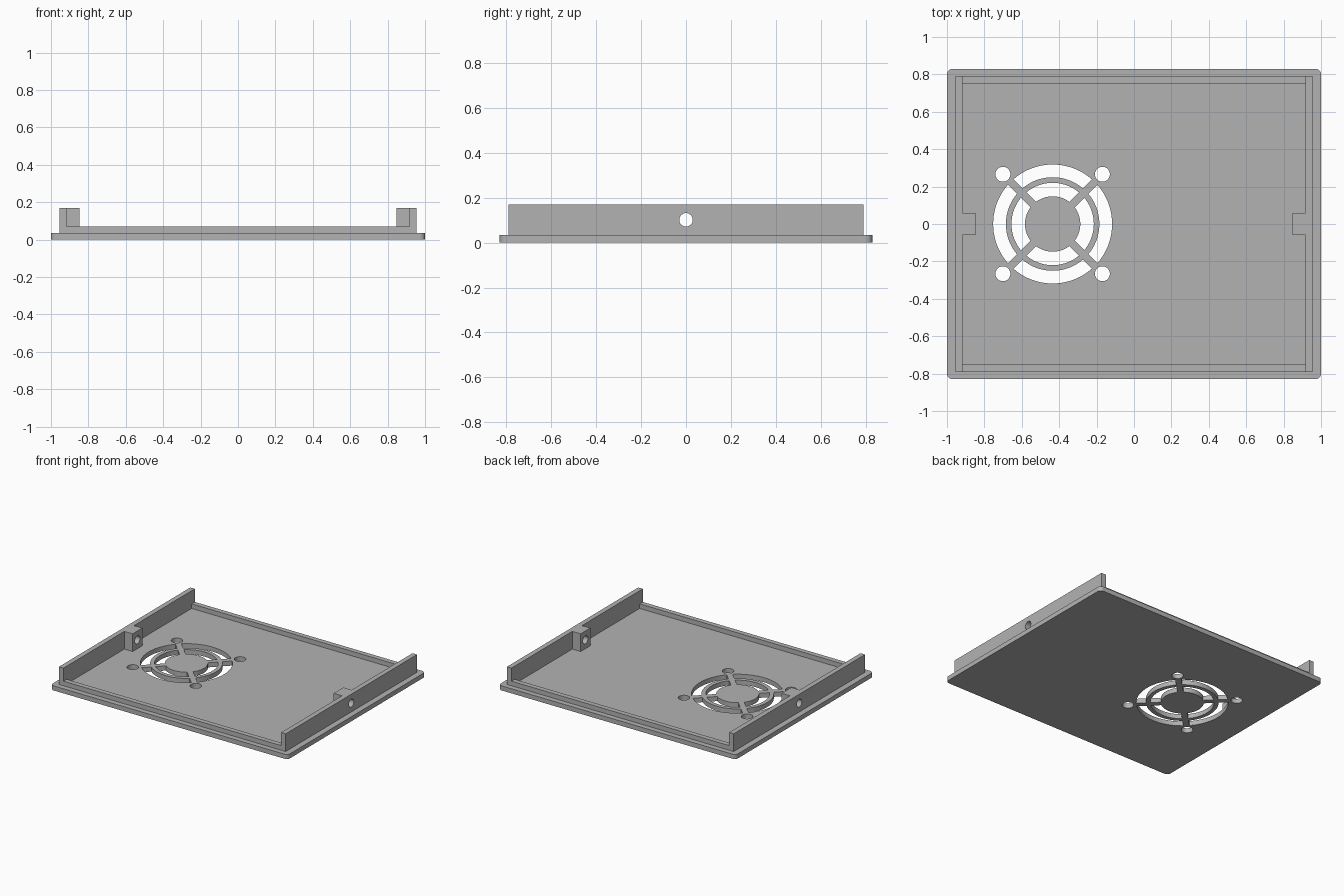
import bpy
from math import asin, cos, sin, pi, radians
from mathutils import Matrix

cube = bpy.data.objects.get("Cube")
if cube:
    bpy.data.objects.remove(cube, do_unlink=True)

GREY = (0.45, 0.45, 0.45, 1)
grey = bpy.data.materials.new("grey plastic")
grey.use_nodes = True
grey.diffuse_color = GREY
grey.node_tree.nodes["Principled BSDF"].inputs["Base Color"].default_value = GREY

BASE_TOP, LIP_TOP, WALL_TOP = 0.035, 0.07, 0.17
UPRIGHT = Matrix(((0, 0, 1), (1, 0, 0), (0, 1, 0))).to_4x4()  # local x, y, z -> y, z, x


def arc(cx, cy, r, start, end, steps):
    return [(cx + r * cos(start + (end - start) * i / steps),
             cy + r * sin(start + (end - start) * i / steps)) for i in range(steps + 1)]


def circle(cx, cy, r, steps=40):
    return arc(cx, cy, r, 0, 2 * pi, steps)[:-1]


def rect(x0, y0, x1, y1):
    return [(x0, y0), (x1, y0), (x1, y1), (x0, y1)]


def rounded_rect(hx, hy, r):
    points = []
    for i, (sx, sy) in enumerate(((1, 1), (-1, 1), (-1, -1), (1, -1))):
        points += arc(sx * (hx - r), sy * (hy - r), r, i * pi / 2, (i + 1) * pi / 2, 8)
    return points


def plate(name, outlines, thickness, location, turn=None):
    """Extrude a flat outline; the outlines after the first one are holes."""
    curve = bpy.data.curves.new(name, "CURVE")
    curve.dimensions = "2D"
    curve.fill_mode = "BOTH"
    curve.extrude = thickness / 2
    for outline in outlines:
        spline = curve.splines.new("POLY")
        spline.points.add(len(outline) - 1)
        for point, (x, y) in zip(spline.points, outline):
            point.co = (x, y, 0, 1)
        spline.use_cyclic_u = True
    obj = bpy.data.objects.new(name, curve)
    bpy.context.collection.objects.link(obj)
    obj.matrix_world = Matrix.Translation(location) @ (turn or Matrix.Identity(4))
    curve.materials.append(grey)
    bpy.ops.object.select_all(action="DESELECT")
    obj.select_set(True)
    bpy.context.view_layer.objects.active = obj
    bpy.ops.object.convert(target="MESH")
    bpy.ops.object.shade_smooth_by_angle(angle=radians(30))
    return bpy.context.object


# Fan grille: ring slots split by four diagonal spokes, plus corner screw holes
FAN_X, SPOKE = -0.435, 0.021
openings = []
for inner, outer in ((0.148, 0.22), (0.25, 0.318)):
    for quarter in range(4):
        start = pi / 4 + quarter * pi / 2
        end = start + pi / 2
        a, b = asin(SPOKE / outer), asin(SPOKE / inner)
        openings.append(arc(FAN_X, 0, outer, start + a, end - a, 20)
                        + arc(FAN_X, 0, inner, end - b, start + b, 20))
for sx in (-1, 1):
    for sy in (-1, 1):
        openings.append(circle(FAN_X + sx * 0.266, sy * 0.266, 0.04))

plate("base_plate", [rounded_rect(1, 0.83, 0.03)] + openings,
      BASE_TOP, (0, 0, BASE_TOP / 2))

# Side walls with screw bosses, and low lips along front and back
screw_hole = circle(0, 0.102, 0.03)
for side, label in ((1, "left"), (-1, "right")):
    plate(label + "_wall", [rect(-0.79, BASE_TOP, 0.79, WALL_TOP), screw_hole],
          0.038, (side * 0.936, 0, 0), UPRIGHT)
    plate(label + "_screw_boss", [rect(-0.058, BASE_TOP, 0.058, WALL_TOP), screw_hole],
          0.07, (side * 0.882, 0, 0), UPRIGHT)
for side, label in ((-1, "front"), (1, "back")):
    plate(label + "_lip", [rect(-0.917, -0.019, 0.917, 0.019)],
          LIP_TOP - BASE_TOP, (0, side * 0.771, (BASE_TOP + LIP_TOP) / 2))
